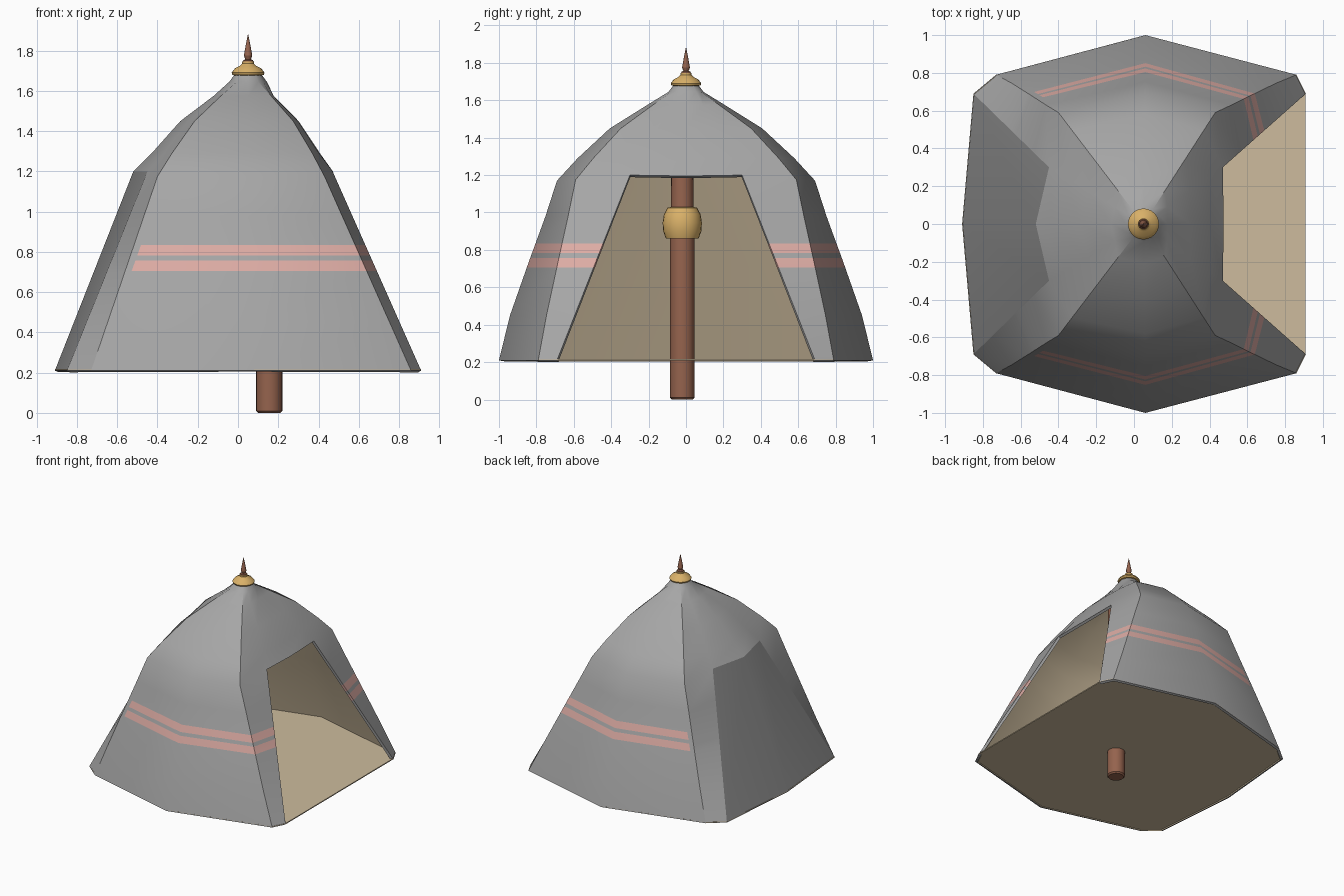
import bpy, bmesh, math
from mathutils import Vector

if "Cube" in bpy.data.objects:
    bpy.data.objects.remove(bpy.data.objects["Cube"])


def mat(name, rgb):
    m = bpy.data.materials.new(name)
    m.diffuse_color = (*rgb, 1)
    m.use_nodes = True
    m.node_tree.nodes["Principled BSDF"].inputs["Base Color"].default_value = m.diffuse_color
    return m


GREY = mat("grey_canvas", (0.38, 0.38, 0.38))
DARK = mat("dark_grey_canvas", (0.28, 0.28, 0.28))
PINK = mat("pink_stripe", (0.72, 0.41, 0.37))
BEIGE = mat("beige_lining", (0.61, 0.50, 0.34))
BROWN = mat("brown_wood", (0.30, 0.125, 0.075))
GOLD = mat("gold", (0.70, 0.44, 0.14))


def finish(name, bm, mats, thickness=0, offset=0, angle=30):
    me = bpy.data.meshes.new(name)
    bm.to_mesh(me)
    bm.free()
    ob = bpy.data.objects.new(name, me)
    bpy.context.collection.objects.link(ob)
    for m in mats:
        me.materials.append(m)
    bpy.ops.object.select_all(action='DESELECT')
    ob.select_set(True)
    bpy.context.view_layer.objects.active = ob
    if thickness:
        s = ob.modifiers.new("thickness", 'SOLIDIFY')
        s.thickness = thickness
        s.offset = -1
        s.material_offset = offset
        bpy.ops.object.modifier_apply(modifier=s.name)
    bpy.ops.object.shade_smooth_by_angle(angle=math.radians(angle))
    return ob


def lathe(name, profile, x, y, material, n=24):
    bm = bmesh.new()
    rings = [[bm.verts.new((x + r * math.cos(2 * math.pi * i / n),
                            y + r * math.sin(2 * math.pi * i / n), z))
              for i in range(n)] for r, z in profile]
    for a, b in zip(rings, rings[1:]):
        for i in range(n):
            j = (i + 1) % n
            bm.faces.new((a[i], a[j], b[j], b[i]))
    bm.faces.new(rings[0][::-1])
    bm.faces.new(rings[-1])
    return finish(name, bm, [material])


# Half outline: door edge, corner, side middle, corner, back panel edge
BASE = [(0.91, 0.69), (0.86, 0.79), (0.06, 1.0), (-0.73, 0.79), (-0.85, 0.69)]
TOP = [(0.47, 0.30), (0.43, 0.59), (0.06, 0.69), (-0.40, 0.59), (-0.45, 0.30)]
TOP_Z = [1.2, 1.175, 1.17, 1.175, 1.2]
BULGE = [0, 0.006, 0.02, 0.006, 0]
ROWS = [0, 0.25, 0.55, 0.8, 1]


def column(i, side):
    """Wall points from the ground up, with a slight outward belly."""
    pts = []
    for t in ROWS:
        x = BASE[i][0] + (TOP[i][0] - BASE[i][0]) * t
        y = BASE[i][1] + (TOP[i][1] - BASE[i][1]) * t
        y += BULGE[i] * math.sin(math.pi * min(1, t * 1.5))
        pts.append(Vector((x, y * side, 0.21 + (TOP_Z[i] - 0.21) * t)))
    return pts


# Canvas shell: two side walls and a closed roof
bm = bmesh.new()
north = [[bm.verts.new(p) for p in column(i, 1)] for i in range(5)]
south = [[bm.verts.new(p) for p in column(i, -1)] for i in reversed(range(5))]
for wall in (north, south):
    for a, b in zip(wall, wall[1:]):
        for k in range(len(ROWS) - 1):
            bm.faces.new((a[k], b[k], b[k + 1], a[k + 1]))
ring = ([c[-1] for c in north] + [bm.verts.new((-0.52, 0, 1.2))]
        + [c[-1] for c in south] + [bm.verts.new((0.475, 0, 1.195))])
first = [v.co.copy() for v in ring]
for s, z in ((0.84, 1.29), (0.59, 1.45), (0.30, 1.575), (0.17, 1.645), (0.11, 1.69)):
    new = []
    for p in first:
        d = Vector((p.x - 0.05, p.y))
        if s < 0.25:
            d = d.normalized() * 0.55      # neck becomes round
        new.append(bm.verts.new((0.05 + d.x * s, d.y * s, z)))
    for i in range(12):
        j = (i + 1) % 12
        bm.faces.new((ring[i], ring[j], new[j], new[i]))
    ring = new
bm.faces.new(ring)


# Painted stripes: cut the walls at stripe heights and colour by rule
def cut(co, no, faces):
    geom = set(faces)
    for f in faces:
        geom.update(f.edges)
        geom.update(f.verts)
    bmesh.ops.bisect_plane(bm, geom=list(geom), plane_co=co, plane_no=no, dist=1e-5)


STRIPES = ((0.705, 0.757), (0.783, 0.835))


def striped():
    return [f for f in bm.faces
            if any(a < f.calc_center_median().z < b for a, b in STRIPES)
            and all(0.70 < v.co.z < 0.84 for v in f.verts)]


for z in (z for band in STRIPES for z in band):
    cut((0, 0, z), (0, 0, 1), list(bm.faces))
END, END_N = Vector((-0.505, 0, 0.77)), Vector((1, 0, -0.36))
cut(END, END_N, striped())
for f in striped():
    if (f.calc_center_median() - END).dot(END_N) > 0:
        f.material_index = 1
finish("canvas_shell", bm, [GREY, PINK, BEIGE, BEIGE], 0.02, 2)

# Closed back panel
bm = bmesh.new()
low = [bm.verts.new(p) for p in ((-0.85, 0.69, 0.21), (-0.91, 0, 0.21), (-0.85, -0.69, 0.21))]
high = [bm.verts.new(p) for p in ((-0.45, 0.30, 1.2), (-0.52, 0, 1.2), (-0.45, -0.30, 1.2))]
for i in range(2):
    bm.faces.new((low[i], low[i + 1], high[i + 1], high[i]))
finish("back_panel", bm, [DARK, BEIGE], 0.02, 1)

# Ground sheet
bm = bmesh.new()
outline = BASE + [(-0.91, 0)] + [(x, -y) for x, y in reversed(BASE)]
bm.faces.new([bm.verts.new((x * 0.998, y * 0.998, 0.218)) for x, y in outline])
finish("ground_sheet", bm, [BEIGE], 0.008)

# Centre pole, its knob and the roof finial
lathe("centre_pole", [(0.055, 0), (0.065, 0.01), (0.065, 0.9), (0.06, 0.95), (0.058, 1.53)],
      0.155, -0.02, BROWN)
lathe("pole_knob", [(0.06, 0.86), (0.088, 0.862), (0.102, 0.90), (0.105, 0.945),
                    (0.098, 0.99), (0.08, 1.025), (0.058, 1.03)], 0.155, -0.02, GOLD)
lathe("finial_cap", [(0.05, 1.672), (0.078, 1.68), (0.082, 1.69), (0.065, 1.712),
                     (0.04, 1.725), (0.03, 1.735), (0.03, 1.745), (0.015, 1.75)],
      0.05, 0, GOLD)
lathe("finial_spike", [(0.022, 1.735), (0.028, 1.743), (0.024, 1.752), (0.014, 1.757),
                       (0.021, 1.775), (0.012, 1.825), (0.001, 1.88)], 0.05, 0, BROWN, 16)
